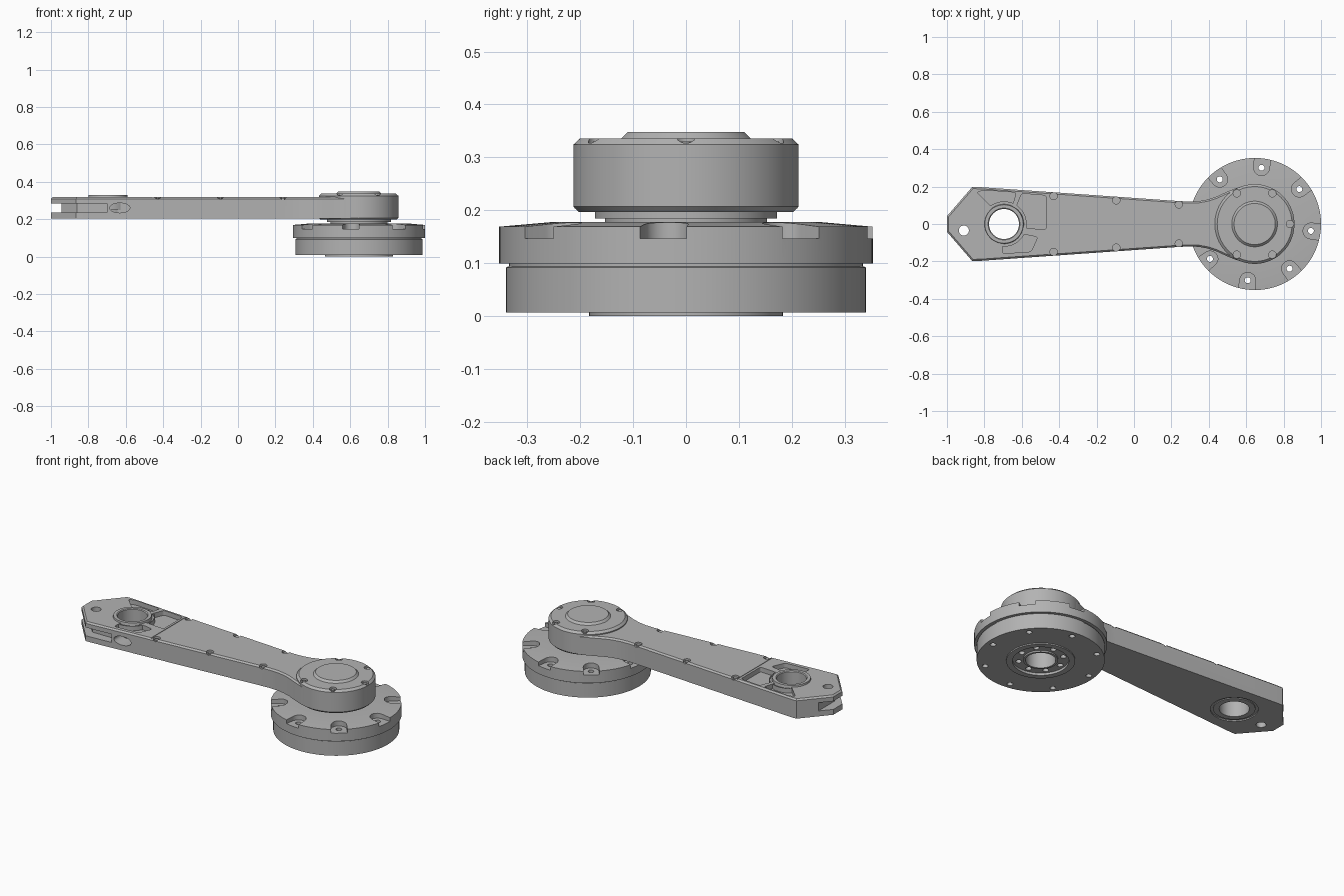
import bpy
import bmesh
from math import sin, cos, pi, radians

cube = bpy.data.objects.get("Cube")
if cube:
    bpy.data.objects.remove(cube, do_unlink=True)

metal = bpy.data.materials.new("grey_metal")
metal.use_nodes = True
grey = (0.45, 0.45, 0.45, 1)
metal.diffuse_color = grey
metal.node_tree.nodes["Principled BSDF"].inputs["Base Color"].default_value = grey

JOINT = 0.645            # x of the joint axis
EYE = -0.695             # x of the bearing eye
ARM_LOW, ARM_TOP, HEAD_TOP = 0.203, 0.318, 0.336


def finish(name, bm):
    bmesh.ops.recalc_face_normals(bm, faces=bm.faces[:])
    mesh = bpy.data.meshes.new(name)
    bm.to_mesh(mesh)
    bm.free()
    mesh.materials.append(metal)
    obj = bpy.data.objects.new(name, mesh)
    bpy.context.scene.collection.objects.link(obj)
    return obj


def prism(name, outline, low, high, chamfer=0, corner=0):
    """Extrude an outline upward; optional chamfered top and rounded corners."""
    bm = bmesh.new()
    base = bm.faces.new([bm.verts.new((x, y, low)) for x, y in outline])
    extruded = bmesh.ops.extrude_face_region(bm, geom=[base], use_keep_orig=True)
    new_verts = [v for v in extruded["geom"] if isinstance(v, bmesh.types.BMVert)]
    for v in new_verts:
        v.co.z = high
    bmesh.ops.recalc_face_normals(bm, faces=bm.faces[:])
    if corner:
        upright = [e for e in bm.edges if abs(e.verts[0].co.z - e.verts[1].co.z) > 1e-4]
        bmesh.ops.bevel(bm, geom=upright, offset=corner, segments=4, profile=0.5, affect='EDGES')
    if chamfer:
        rim = [e for e in bm.edges if all(abs(v.co.z - high) < 1e-5 for v in e.verts)]
        bmesh.ops.bevel(bm, geom=rim, offset=chamfer, segments=1, affect='EDGES')
    return finish(name, bm)


def circle(x, y, r, n=32):
    return [(x + r * cos(2 * pi * i / n), y + r * sin(2 * pi * i / n)) for i in range(n)]


def cylinder(name, x, y, r, low, high, n=32):
    return prism(name, circle(x, y, r, n), low, high)


def lathe(name, profile, x, hollow=False, n=96):
    """Turn an (r, z) profile around a vertical axis."""
    bm = bmesh.new()
    rings = [[bm.verts.new((px, py, z)) for px, py in circle(x, 0, r, n)] for r, z in profile]
    pairs = list(zip(rings, rings[1:]))
    if hollow:
        pairs.append((rings[-1], rings[0]))
    else:
        bm.faces.new(rings[0])
        bm.faces.new(rings[-1])
    for a, b in pairs:
        for i in range(n):
            j = (i + 1) % n
            bm.faces.new((a[i], a[j], b[j], b[i]))
    return finish(name, bm)


def cut(obj, cutters):
    """Subtract each cutter, bake the result and delete the cutter."""
    for cutter in cutters:
        mod = obj.modifiers.new("cut", 'BOOLEAN')
        mod.operation, mod.solver, mod.object = 'DIFFERENCE', 'EXACT', cutter
        graph = bpy.context.evaluated_depsgraph_get()
        graph.update()
        baked = bpy.data.meshes.new_from_object(obj.evaluated_get(graph))
        obj.modifiers.clear()
        obj.data = baked
        bpy.data.objects.remove(cutter, do_unlink=True)


def polar(r, degrees):
    a = radians(degrees)
    return JOINT + r * cos(a), r * sin(a)


# Round base flange with recessed underside and stepped neck
flange = lathe("base_flange", [
    (0.08, 0.005), (0.092, 0.005), (0.092, 0.014), (0.15, 0.014), (0.15, 0), (0.183, 0),
    (0.183, 0.007), (0.34, 0.007), (0.34, 0.092), (0.335, 0.094), (0.335, 0.099),
    (0.353, 0.099), (0.353, 0.169), (0.25, 0.178), (0.153, 0.178), (0.153, 0.184),
    (0.172, 0.184), (0.172, 0.2), (0.08, 0.2)], JOINT + 0.002, hollow=True, n=128)

# Eight U-shaped bolt notches and through holes on the rim
cutters = []
for i in range(8):
    turn = -7 + 45 * i
    a = radians(turn)
    cx, cy = polar(0.303, turn)
    notch = []
    for k in range(13):
        t = a + pi / 2 + pi * k / 12
        notch.append((cx + 0.042 * cos(t), cy + 0.042 * sin(t)))
    for side in (-1, 1):
        notch.append((cx + 0.1 * cos(a) - side * 0.046 * sin(a),
                      cy + 0.1 * sin(a) + side * 0.046 * cos(a)))
    cutters.append(prism("notch", notch, 0.147, 0.25))
    cutters.append(cylinder("hole", cx, cy, 0.016, -0.1, 0.25, 20))
    # Blind holes around the central bore
    cutters.append(cylinder("blind", *polar(0.121, turn), 0.016, -0.1, 0.04, 20))
cut(flange, cutters)

# Joint head with raised cap
head = lathe("joint_head", [
    (0.203, 0.197), (0.213, 0.207), (0.213, 0.324), (0.2, HEAD_TOP),
    (0.122, HEAD_TOP), (0.11, 0.348)], JOINT)
head_bolts = [polar(0.19, d) for d in (-120, -60, 0, 60, 120)]
cut(head, [cylinder("counterbore", x, y, 0.02, HEAD_TOP - 0.012, 0.5, 24)
           for x, y in head_bolts])

# Tapered arm, blending into the head
half = [(-1, 0.042), (-0.865, 0.198), (-0.82, 0.197), (0.22, 0.124), (0.29, 0.12),
        (0.345, 0.122), (0.395, 0.131), (0.44, 0.146), (0.49, 0.169), (0.54, 0.19),
        (0.59, 0.205), (JOINT, 0.211)]
arm = prism("arm", half + [(x, -y) for x, y in reversed(half)], ARM_LOW, ARM_TOP, chamfer=0.009)

# Screw positions along both arm edges
arm_bolts = [(x, s * y) for s in (-1, 1)
             for x, y in ((-0.43, 0.15), (-0.095, 0.127), (0.24, 0.105))]
cutters = [cylinder("counterbore", x, y, 0.02, ARM_TOP - 0.014, 0.5, 24) for x, y in arm_bolts]

# Bearing eye, its underside recess, and the tip pin hole
cutters += [cylinder("eye", EYE, 0, 0.1, 0, 0.5, 64),
            cylinder("recess", EYE, 0, 0.127, 0, ARM_LOW + 0.007, 64),
            cylinder("pin_hole", -0.91, -0.035, 0.027, 0, 0.5)]

# Lightening pockets around the eye
pockets = [
    [(-0.84, 0.17), (-0.80, 0.18), (-0.63, 0.168), (-0.655, 0.08), (-0.75, 0.08)],
    [(-0.60, 0.163), (-0.47, 0.152), (-0.47, -0.03), (-0.60, -0.02), (-0.63, 0.09)],
    [(-0.70, -0.10), (-0.705, -0.158), (-0.55, -0.148), (-0.515, -0.07), (-0.59, -0.055)]]
cutters += [prism("pocket", p, 0.29, 0.5, corner=0.012) for p in pockets]

# Cover seam and forked side slot
cutters.append(prism("seam", [(-0.457, -1), (-0.453, -1), (-0.453, 1), (-0.457, 1)],
                     ARM_TOP - 0.003, 0.5))
cutters.append(prism("slot", [(-1.2, 0.4), (-0.945, 0.4), (-0.945, -0.05), (-0.86, -0.14),
                              (-0.70, -0.14), (-0.70, -0.4), (-1.2, -0.4)], 0.235, 0.284))

# Oval port in the front side
port = cylinder("port", 0, 0, 1, -0.5, 0.5, 40)
port.scale = (0.054, 0.026, 0.2)
port.rotation_euler.x = pi / 2
port.location = (-0.632, -0.2, 0.26)
cutters.append(port)
cut(arm, cutters)

# Bearing ring with raised lip
lathe("bearing_ring", [
    (0.08, 0.205), (0.112, 0.205), (0.112, 0.25), (0.121, 0.25), (0.121, ARM_TOP - 0.001),
    (0.116, ARM_TOP - 0.001), (0.116, 0.31), (0.106, 0.31), (0.103, 0.328), (0.085, 0.328),
    (0.08, 0.324)], EYE, hollow=True)

# Screws sunk in the counterbores
for spots, top in ((arm_bolts, ARM_TOP), (head_bolts, HEAD_TOP)):
    for x, y in spots:
        cylinder("screw", x, y, 0.011, top - 0.02, top - 0.006, 20)

# Smooth shading with sharp edges
bpy.context.view_layer.update()
for obj in bpy.context.scene.objects:
    obj.select_set(obj.type == 'MESH')
bpy.context.view_layer.objects.active = arm
bpy.ops.object.shade_smooth_by_angle(angle=radians(25))
